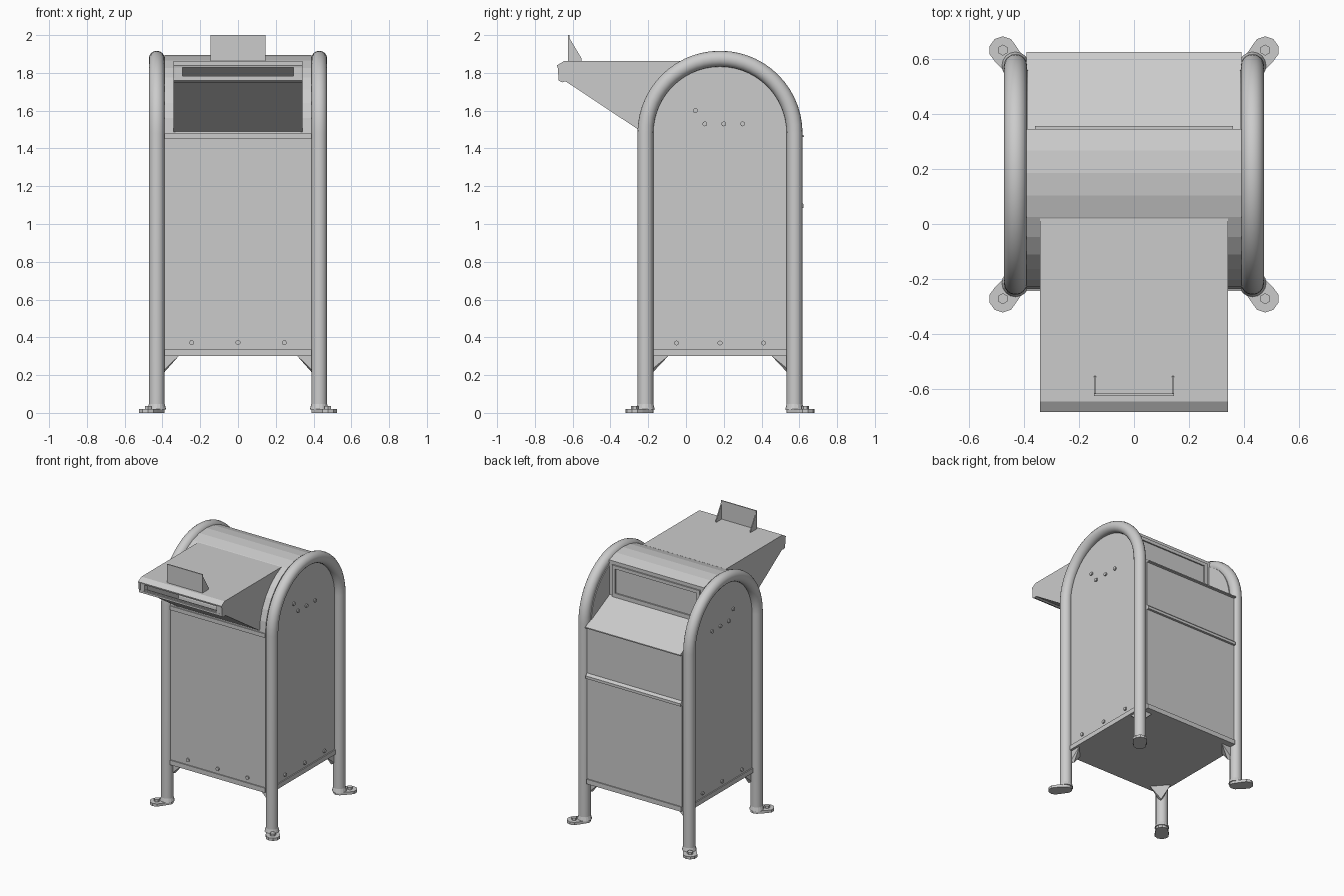
import bpy, bmesh, math
from mathutils import Matrix, Vector

if "Cube" in bpy.data.objects:
    bpy.data.objects.remove(bpy.data.objects["Cube"])

grey = bpy.data.materials.new("painted_grey_metal")
grey.diffuse_color = (0.6, 0.6, 0.6, 1)
grey.use_nodes = True
grey.node_tree.nodes["Principled BSDF"].inputs["Base Color"].default_value = grey.diffuse_color

CY, CZ = 0.18, 1.48          # centre of the side arches


def finish(name, bm, smooth=False):
    bmesh.ops.recalc_face_normals(bm, faces=bm.faces)
    me = bpy.data.meshes.new(name)
    bm.to_mesh(me)
    bm.free()
    me.materials.append(grey)
    ob = bpy.data.objects.new(name, me)
    bpy.context.collection.objects.link(ob)
    if smooth:
        bpy.ops.object.select_all(action='DESELECT')
        ob.select_set(True)
        bpy.context.view_layer.objects.active = ob
        bpy.ops.object.shade_smooth_by_angle(angle=math.radians(40))
    return ob


def prism(name, profile, x0, x1):
    """Extrude a (y, z) outline along x."""
    bm = bmesh.new()
    a = [bm.verts.new((x0, y, z)) for y, z in profile]
    b = [bm.verts.new((x1, y, z)) for y, z in profile]
    bm.faces.new(a)
    bm.faces.new(b[::-1])
    n = len(a)
    for i in range(n):
        j = (i + 1) % n
        bm.faces.new((a[j], a[i], b[i], b[j]))
    return finish(name, bm)


def box(name, x0, x1, y0, y1, z0, z1):
    return prism(name, [(y0, z0), (y1, z0), (y1, z1), (y0, z1)], x0, x1)


def hull(name, points):
    bm = bmesh.new()
    for p in points:
        bm.verts.new(p)
    bmesh.ops.convex_hull(bm, input=bm.verts)
    bmesh.ops.dissolve_limit(bm, angle_limit=0.01, verts=bm.verts, edges=bm.edges)
    return finish(name, bm)


def peg(name, pos, axis, r, depth, sides=10, r2=None):
    bm = bmesh.new()
    rot = Vector(axis).to_track_quat('Z', 'Y').to_matrix().to_4x4()
    bmesh.ops.create_cone(bm, cap_ends=True, segments=sides, radius1=r,
                          radius2=r if r2 is None else r2, depth=depth,
                          matrix=Matrix.Translation(pos) @ rot)
    return finish(name, bm)


def arc(r, a0, a1, n):
    return [(CY + r * math.cos(math.radians(a0 + (a1 - a0) * i / n)),
             CZ + r * math.sin(math.radians(a0 + (a1 - a0) * i / n)))
            for i in range(n + 1)]


# main body with faceted roof and a stepped cut-out at the upper back
R = 0.415
end = math.degrees(math.acos(0.165 / R))
body = [(CY - R, 0.30)] + arc(R, 180, end, 10) + [(0.345, 1.605), (0.605, 1.475), (0.605, 0.30)]
prism("body", body, -0.39, 0.39)

# rims and bands
box("front_bottom_rim", -0.39, 0.39, -0.243, -0.23, 0.30, 0.335)
box("front_top_rim", -0.39, 0.39, -0.243, -0.23, 1.45, 1.48)
box("back_bottom_rim", -0.39, 0.39, 0.60, 0.613, 0.30, 0.335)
prism("back_band", [(0.60, 1.085), (0.622, 1.085), (0.622, 1.105), (0.60, 1.125)], -0.39, 0.39)
prism("shelf_lip", [(0.59, 1.46), (0.625, 1.46), (0.625, 1.468), (0.59, 1.486)], -0.39, 0.39)

# raised frame on the recessed back wall
box("wall_frame_top", -0.36, 0.36, 0.34, 0.355, 1.81, 1.835)
box("wall_frame_bottom", -0.36, 0.36, 0.34, 0.355, 1.60, 1.63)
for s in (-1, 1):
    box("wall_frame_side", s * 0.36, s * 0.335, 0.34, 0.355, 1.61, 1.835)

# arched tube path: (y, z, direction of the outward normal)
TR, PR, SIDES = 0.042, 0.395, 16
path = [(CY + PR, 0.0, 0.0)]
path += [(CY + PR * math.cos(a), CZ + PR * math.sin(a), a)
         for a in [math.pi * i / 28 for i in range(29)]]
path += [(CY - PR, 0.0, math.pi)]

for s in (-1, 1):
    # tube frame forming two legs and an arch
    bm = bmesh.new()
    rings = []
    for y, z, a in path:
        ring = []
        for k in range(SIDES):
            t = 2 * math.pi * k / SIDES
            o = TR * math.cos(t)
            ring.append(bm.verts.new((s * 0.43 + TR * math.sin(t),
                                      y + o * math.cos(a), z + o * math.sin(a))))
        rings.append(ring)
    for p, q in zip(rings, rings[1:]):
        for k in range(SIDES):
            j = (k + 1) % SIDES
            bm.faces.new((p[k], p[j], q[j], q[k]))
    bm.faces.new(rings[0])
    bm.faces.new(rings[-1])
    finish("tube_frame", bm, True)

    # side panel and its bottom rim
    prism("side_panel", [(CY + 0.38, 0.30)] + arc(0.38, 0, 180, 24) + [(CY - 0.38, 0.30)],
          s * 0.385, s * 0.42)
    box("side_bottom_rim", s * 0.415, s * 0.428, CY - 0.36, CY + 0.36, 0.30, 0.335)

    # side rivets
    for y, z in ((-0.05, 0.37), (0.18, 0.37), (0.41, 0.37),
                 (0.05, 1.60), (0.10, 1.53), (0.20, 1.53), (0.30, 1.53)):
        peg("side_rivet", (s * 0.423, y, z), (s, 0, 0), 0.013, 0.014)

    for f in (-1, 1):
        ly = CY + f * PR
        fx, fy = s * 0.476, ly + f * 0.056
        # foot plate, collar and hexagonal bolt
        pts = []
        for cx, cy, r in ((s * 0.43, ly, 0.043), (fx, fy, 0.05)):
            for k in range(10):
                t = 2 * math.pi * (k + 0.5) / 10
                pts += [(cx + r * math.cos(t), cy + r * math.sin(t), z) for z in (0, 0.02)]
        hull("foot_plate", pts)
        peg("foot_collar", (s * 0.43, ly, 0.032), (0, 0, 1), 0.05, 0.028, 16, 0.042)
        peg("foot_bolt", (fx, fy, 0.027), (0, 0, 1), 0.02, 0.02, 6)
        # corner gusset under the body
        yo, yi = ly - f * 0.01, ly - f * 0.125
        hull("corner_gusset", [(s * 0.41, yo, 0.305), (s * 0.31, yo, 0.305),
                               (s * 0.41, yi, 0.305), (s * 0.41, yo, 0.21),
                               (s * 0.39, ly - f * 0.04, 0.215)])

# front rivets
for x in (-0.245, 0, 0.245):
    peg("front_rivet", (x, -0.238, 0.372), (0, -1, 0), 0.013, 0.014)

# open hopper: top, sloped underside, cheeks and slot frame
W = 0.342
prism("hopper_top", [(0.02, 1.863), (-0.645, 1.863), (-0.683, 1.84), (-0.68, 1.828),
                     (-0.642, 1.85), (0.02, 1.85)], -W, W)
prism("hopper_underside", [(-0.22, 1.48), (-0.64, 1.757), (-0.63, 1.772), (-0.22, 1.50)], -W, W)
prism("slot_lower_lip", [(-0.675, 1.775), (-0.675, 1.76), (-0.655, 1.75), (-0.635, 1.757),
                         (-0.635, 1.775)], -W, W)
prism("slot_flap", [(-0.66, 1.838), (-0.57, 1.77), (-0.55, 1.77), (-0.64, 1.845)], -0.33, 0.33)
box("slot_bar", -0.295, 0.295, -0.668, -0.655, 1.773, 1.783)
cheek = [(0.02, 1.86), (-0.645, 1.86), (-0.68, 1.838), (-0.674, 1.76), (-0.655, 1.75),
         (-0.64, 1.757), (-0.23, 1.485), (-0.15, 1.55)]
for s in (-1, 1):
    prism("hopper_cheek", cheek, s * W, s * (W - 0.012))
    box("slot_side_bar", s * 0.295, s * 0.335, -0.674, -0.64, 1.76, 1.84)

# upright handle plate with two triangular brackets
box("handle_plate", -0.145, 0.145, -0.624, -0.616, 1.86, 2.0)
for s in (-1, 1):
    prism("handle_bracket", [(-0.618, 1.86), (-0.618, 1.985), (-0.552, 1.875), (-0.552, 1.86)],
          s * 0.145, s * 0.138)
